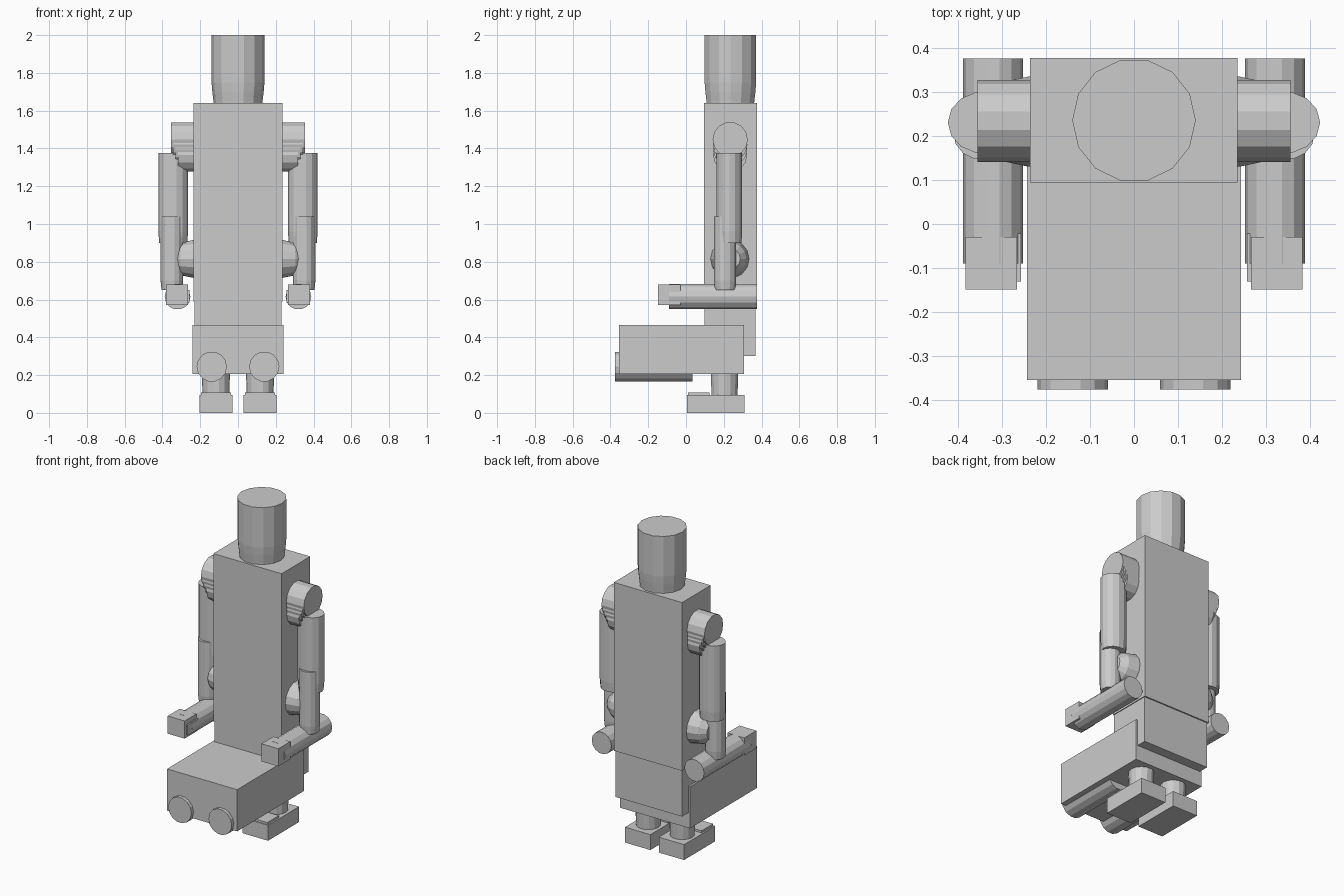
import bpy, bmesh, math
from mathutils import Matrix, Vector

if "Cube" in bpy.data.objects:
    bpy.data.objects.remove(bpy.data.objects["Cube"])

SIDES = 14


def finish(name, bm):
    bmesh.ops.recalc_face_normals(bm, faces=bm.faces)
    mesh = bpy.data.meshes.new(name)
    bm.to_mesh(mesh)
    bm.free()
    obj = bpy.data.objects.new(name, mesh)
    bpy.context.collection.objects.link(obj)
    return obj


def box(name, x0, x1, y0, y1, z0, z1):
    bm = bmesh.new()
    bmesh.ops.create_cube(bm, size=1)
    for v in bm.verts:
        v.co = Vector((x0 + (v.co.x + .5) * (x1 - x0),
                       y0 + (v.co.y + .5) * (y1 - y0),
                       z0 + (v.co.z + .5) * (z1 - z0)))
    return finish(name, bm)


def tube(name, axis, center, profile, squash=1.0):
    """Faceted solid along an axis; profile = (position, radius) pairs."""
    bm = bmesh.new()
    rings = []
    for t, r in profile:
        ring = []
        for i in range(SIDES):
            a = 2 * math.pi * i / SIDES
            u, w = r * math.cos(a), r * squash * math.sin(a)
            if axis == 'X':
                co = (t, center[0] + u, center[1] + w)
            elif axis == 'Y':
                co = (center[0] + u, t, center[1] + w)
            else:
                co = (center[0] + u, center[1] + w, t)
            ring.append(bm.verts.new(co))
        rings.append(ring)
    for a, b in zip(rings, rings[1:]):
        for i in range(SIDES):
            j = (i + 1) % SIDES
            bm.faces.new((a[i], a[j], b[j], b[i]))
    bm.faces.new(rings[0])
    bm.faces.new(rings[-1])
    return finish(name, bm)


def mirrored(obj):
    """Copy of a right-hand part on the left side."""
    bm = bmesh.new()
    bm.from_mesh(obj.data)
    bmesh.ops.transform(bm, matrix=Matrix.Scale(-1, 4, (1, 0, 0)), verts=bm.verts)
    finish(obj.name + "_left", bm)


# Body, lap block and head
box("torso", -.236, .235, .094, .376, .59, 1.64)
box("lower_torso", -.23, .23, .098, .368, .30, .60)
box("lap", -.242, .242, -.354, .306, .206, .466)
tube("head", 'Z', (0, .235),
     [(1.60, .126), (1.65, .13), (1.70, .136), (1.75, .14), (2.0, .14)])

parts = []
# Shoulder: main drum with shorter drums stepping down under it
for k, (z, end, r) in enumerate([(1.447, .355, .093), (1.42, .345, .091),
                                 (1.395, .332, .09), (1.365, .318, .09)]):
    parts.append(tube(f"shoulder_{k}", 'X', (.234, z), [(.2, r), (end, r)]))

# Arm: upper arm, elbow, forearm, hand
parts.append(tube("upper_arm", 'Z', (.343, .23),
                  [(.90, .074), (.96, .079), (1.375, .079)], .88))
parts.append(tube("elbow_post", 'Z', (.35, .207), [(.65, .055), (.70, .06), (1.04, .06)]))
parts.append(tube("elbow_joint", 'X', (.232, .815),
                  [(.2, .104), (.24, .102), (.305, .088), (.345, .055)]))
parts.append(tube("forearm", 'Y', (.32, .615), [(-.09, .068), (.375, .068)]))
parts.append(box("hand", .265, .382, -.148, -.03, .57, .68))
parts.append(box("thumb", .256, .30, -.13, -.022, .585, .65))

# Leg: thigh under the lap, shin, foot with raised toe
parts.append(tube("thigh", 'Y', (.139, .245), [(-.375, .08), (.035, .08)]))
parts.append(tube("shin", 'Z', (.117, .204), [(.08, .07), (.22, .075)]))
parts.append(box("foot", .029, .204, .005, .31, 0, .096))
parts.append(box("toe", .036, .195, .01, .125, .05, .109))

for p in parts:
    mirrored(p)
